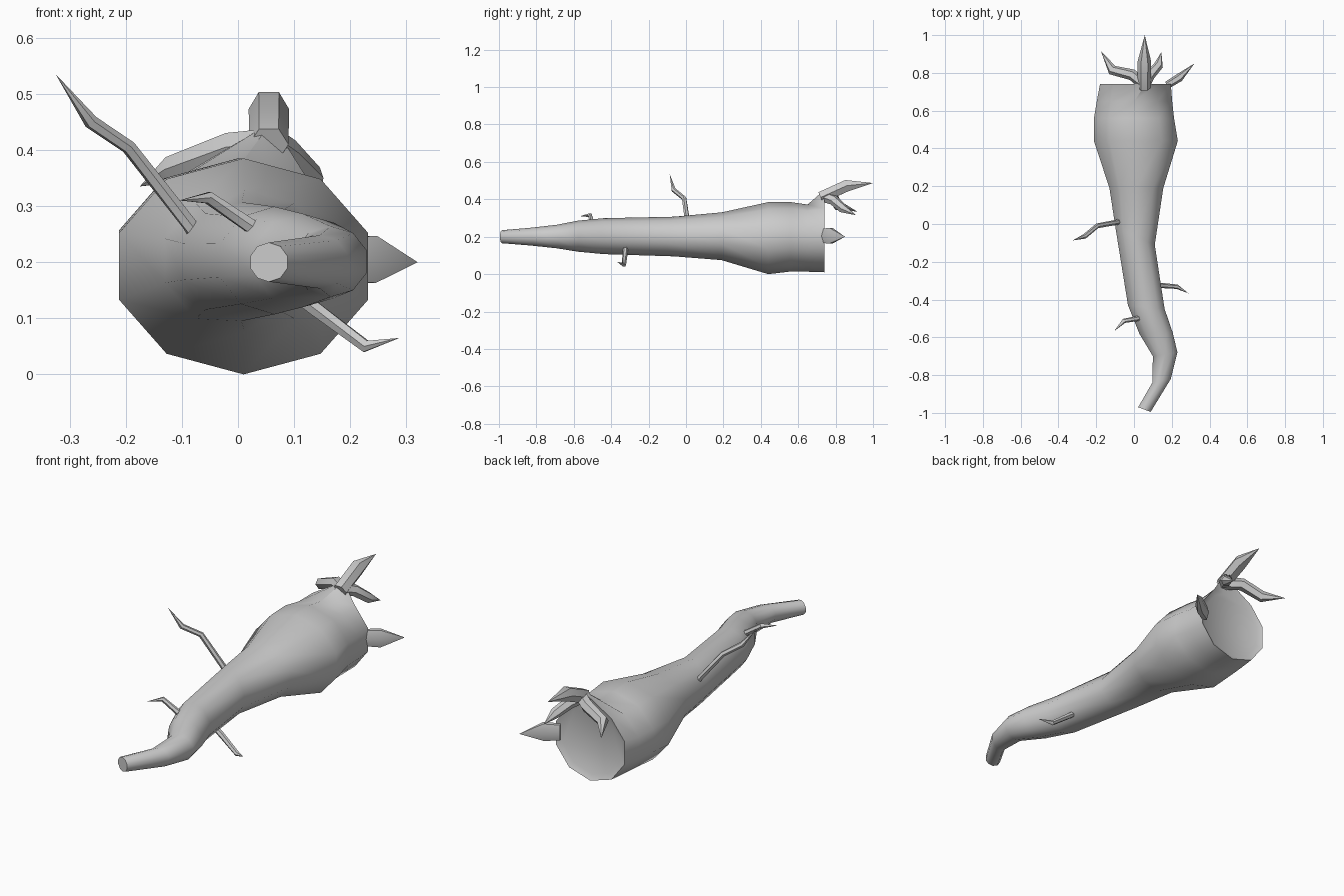
import bpy, bmesh
from math import cos, sin, pi
from mathutils import Vector

if "Cube" in bpy.data.objects:
    bpy.data.objects.remove(bpy.data.objects["Cube"])


def finish(bm, name, angle=0.9):
    bmesh.ops.recalc_face_normals(bm, faces=bm.faces)
    me = bpy.data.meshes.new(name)
    bm.to_mesh(me)
    bm.free()
    ob = bpy.data.objects.new(name, me)
    bpy.context.collection.objects.link(ob)
    bpy.ops.object.select_all(action='DESELECT')
    ob.select_set(True)
    bpy.context.view_layer.objects.active = ob
    bpy.ops.object.shade_smooth_by_angle(angle=angle)
    return ob


def bridge(bm, a, b):
    n = len(a)
    for i in range(n):
        bm.faces.new((a[i], a[(i + 1) % n], b[(i + 1) % n], b[i]))


def tube(name, pts, radii, sides=6, squash=1.0):
    """Bent tapering tube that ends in a point."""
    bm = bmesh.new()
    pts = [Vector(p) for p in pts]
    rings = []
    for i, (p, r) in enumerate(zip(pts[:-1], radii)):
        t = (pts[i + 1] - pts[max(i - 1, 0)]).normalized()
        u = t.cross(Vector((0, 0, 1))).normalized()
        v = u.cross(t)
        rings.append([bm.verts.new(p + u * r * cos(2 * pi * k / sides)
                                   + v * r * squash * sin(2 * pi * k / sides))
                      for k in range(sides)])
    for a, b in zip(rings, rings[1:]):
        bridge(bm, a, b)
    tip = bm.verts.new(pts[-1])
    last = rings[-1]
    for k in range(sides):
        bm.faces.new((last[k], last[(k + 1) % sides], tip))
    bm.faces.new(rings[0])
    return finish(bm, name)


# Main root: each ring is left (x, y), right (x, y), bottom z, top z
SECTIONS = [
    (-.18, .74, .195, .74, .010, .385),
    (-.197, .65, .202, .65, .013, .372),
    (-.212, .56, .212, .56, .014, .385),
    (-.212, .44, .232, .44, .000, .385),
    (-.130, .19, .155, .19, .075, .330),
    (-.098, -.02, .110, -.11, .095, .307),
    (-.032, -.43, .162, -.45, .107, .299),
    (.028, -.58, .205, -.575, .120, .286),
    (.100, -.70, .230, -.68, .138, .264),
    (.097, -.84, .195, -.82, .153, .248),
    (.022, -.97, .088, -.995, .165, .235),
]
bm = bmesh.new()
rings = []
for lx, ly, rx, ry, z0, z1 in SECTIONS:
    c = Vector(((lx + rx) / 2, (ly + ry) / 2, (z0 + z1) / 2))
    axis = Vector((rx - lx, ry - ly, 0)) / 2 / cos(pi / 10)
    up = Vector((0, 0, (z1 - z0) / 2))
    rings.append([bm.verts.new(c + axis * cos(pi / 2 + k * pi / 5)
                               + up * sin(pi / 2 + k * pi / 5)) for k in range(10)])
rings[0][0].co = (.06, .74, .45)      # crown lip pulled up under the stalks
for a, b in zip(rings, rings[1:]):
    bridge(bm, a, b)
bm.faces.new(rings[-1])
# Recessed crown face
mid = Vector((.008, .74, .2))
inner = []
for v in rings[0]:
    p = mid + (v.co - mid) * .86
    p.y = .725
    if p.z > .36:
        p.z = .36
    inner.append(bm.verts.new(p))
bridge(bm, rings[0], inner)
bm.faces.new(inner)
finish(bm, "main_root")

# Side roots
tube("side_root_upper", [(-.075, .015, .25), (-.087, .01, .268), (-.195, -.01, .405),
                         (-.262, -.066, .45), (-.325, -.087, .535)], [.014, .014, .013, .013])
tube("side_root_lower", [(.06, -.49, .24), (.02, -.50, .266), (-.053, -.513, .315),
                         (-.105, -.567, .31)], [.014, .014, .012])
tube("side_root_right", [(.10, -.325, .145), (.14, -.325, .115), (.228, -.332, .05),
                         (.288, -.367, .065)], [.014, .014, .012])

# Cut leaf stalks on the crown
tube("stalk_middle", [(.055, .72, .41), (.055, .86, .473), (.057, 1.0, .487)],
     [.035, .036])
tube("stalk_left", [(.045, .745, .41), (-.01, .79, .405), (-.115, .815, .365),
                    (-.175, .915, .335)], [.03, .03, .027])
tube("stalk_right", [(.06, .745, .41), (.085, .79, .395), (.13, .84, .35),
                     (.145, .91, .315)], [.03, .028, .025])
tube("stalk_side", [(.175, .735, .205), (.24, .775, .205), (.32, .85, .2)],
     [.02, .022], squash=2.2)
